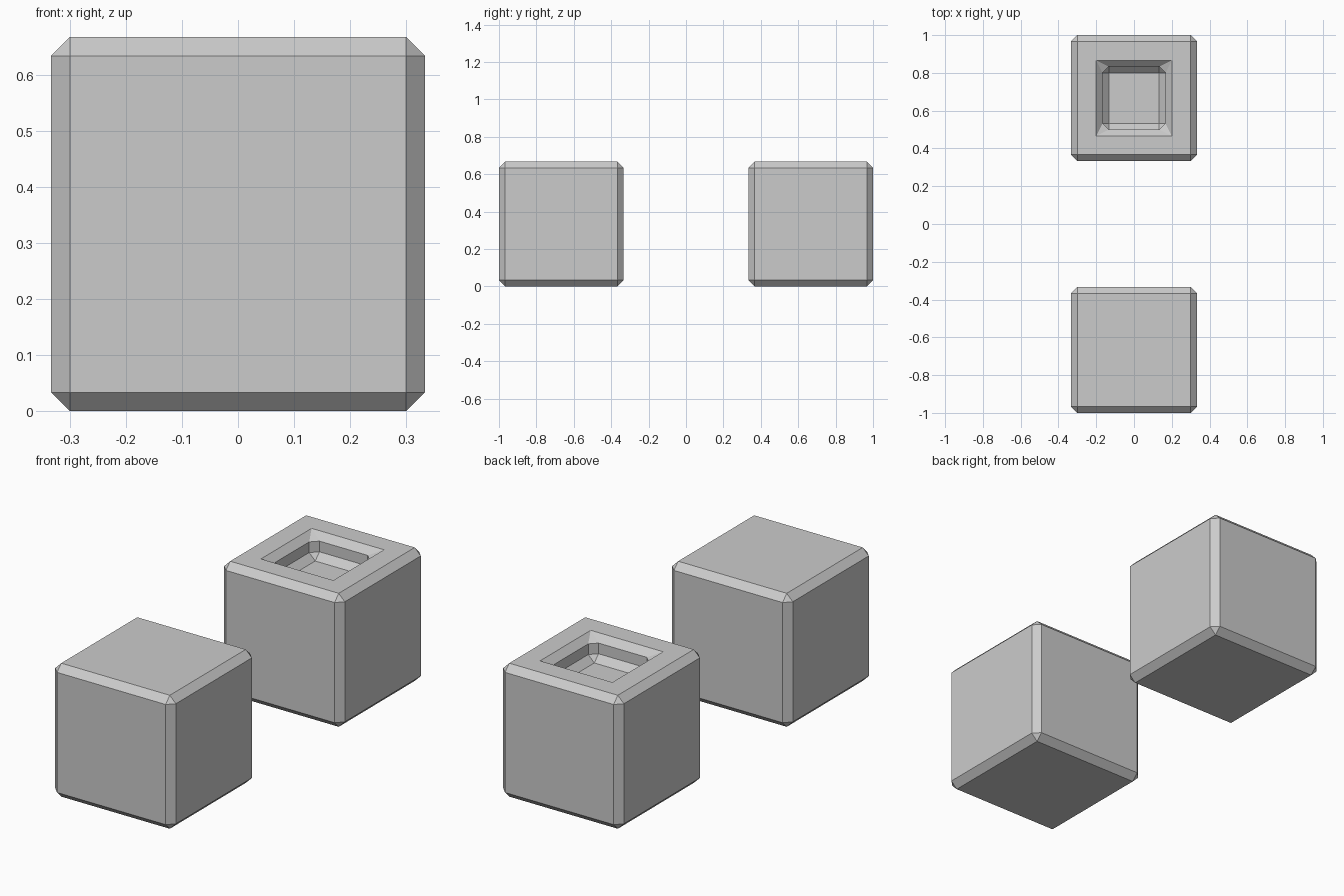
import bpy, bmesh

if "Cube" in bpy.data.objects:
    bpy.data.objects.remove(bpy.data.objects["Cube"])

HALF, CH = 1 / 3, 1 / 30      # half side of a block, chamfer width
TOP = 2 * HALF
DEPTH = 0.12                  # depth of the recess


def ring(bm, half, chamfer, z):
    """Square ring with cut corners (chamfer 0 gives doubled corners, merged later)."""
    i = half - chamfer
    pts = [(half, -i), (half, i), (i, half), (-i, half),
           (-half, i), (-half, -i), (-i, -half), (i, -half)]
    return [bm.verts.new((x, y, z)) for x, y in pts]


def block(name, y, rings):
    """Skin a stack of rings and cap both ends."""
    bm = bmesh.new()
    loops = [ring(bm, *r) for r in rings]
    for a, b in zip(loops, loops[1:]):
        for k in range(8):
            n = (k + 1) % 8
            bm.faces.new((a[k], a[n], b[n], b[k]))
    bm.faces.new(loops[0][::-1])
    bm.faces.new(loops[-1])
    bmesh.ops.remove_doubles(bm, verts=bm.verts[:], dist=1e-4)
    bmesh.ops.recalc_face_normals(bm, faces=bm.faces[:])
    mesh = bpy.data.meshes.new(name)
    bm.to_mesh(mesh)
    bm.free()
    ob = bpy.data.objects.new(name, mesh)
    ob.location.y = y
    bpy.context.collection.objects.link(ob)


# Chamfered cube shell, bottom to top
shell = [(HALF - CH, 0, 0), (HALF, CH, CH), (HALF, CH, TOP - CH), (HALF - CH, 0, TOP)]
# Recess: bevelled rim, straight wall, bevelled floor
recess = [(0.2, 0, TOP), (HALF / 2, CH, TOP - CH),
          (HALF / 2, CH, TOP - DEPTH + CH), (HALF / 2 - CH, 0, TOP - DEPTH)]

block("solid_block", -TOP, shell)
block("recessed_block", TOP, shell + recess)
